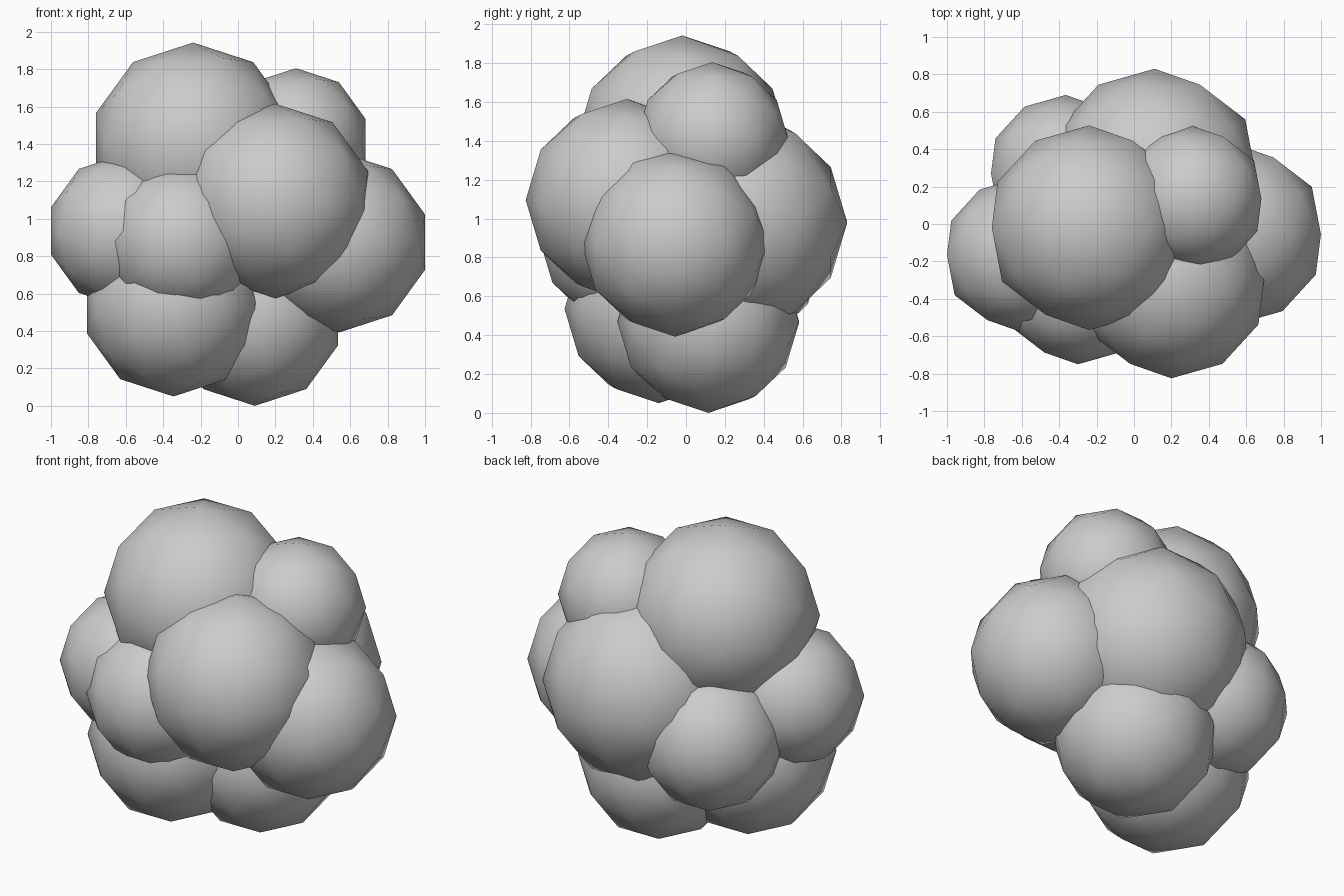
import bpy, math

if "Cube" in bpy.data.objects:
    bpy.data.objects.remove(bpy.data.objects["Cube"])

# Cluster of overlapping faceted balls: name, centre, radius
PUFFS = [
    ("puff_top", (-0.24, -0.02, 1.395), 0.547),
    ("puff_front_right", (0.20, -0.305, 1.095), 0.52),
    ("puff_right", (0.54, -0.055, 0.875), 0.483),
    ("puff_upper_right", (0.31, 0.135, 1.415), 0.39),
    ("puff_left", (-0.61, -0.165, 0.935), 0.41),
    ("puff_back", (0.11, 0.26, 0.98), 0.57),
    ("puff_back_left", (-0.365, 0.27, 0.77), 0.42),
    ("puff_front_left", (-0.30, -0.33, 0.88), 0.42),
    ("puff_bottom_left", (-0.345, -0.14, 0.535), 0.485),
    ("puff_bottom_right", (0.09, 0.115, 0.468), 0.468),
]


def puff(name, centre, radius):
    # Low-poly ball with its poles along the y axis, smooth shaded
    bpy.ops.mesh.primitive_ico_sphere_add(
        subdivisions=2, radius=radius, location=centre,
        rotation=(math.pi / 2, 0, 0))
    ob = bpy.context.object
    ob.name = name
    bpy.ops.object.shade_smooth()
    return ob


for spec in PUFFS:
    puff(*spec)
